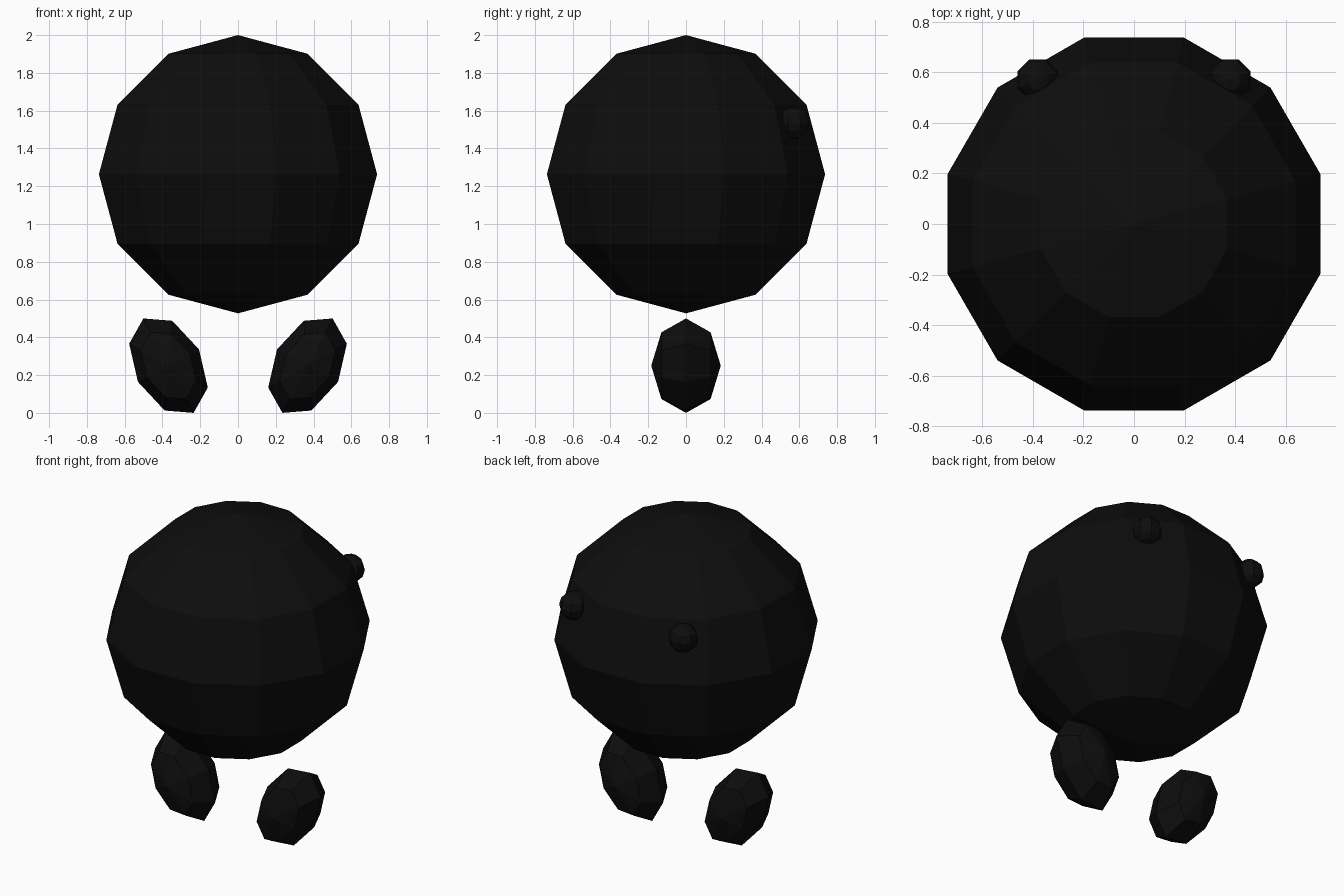
import bpy
import math
from mathutils import Matrix, Vector

if "Cube" in bpy.data.objects:
    bpy.data.objects.remove(bpy.data.objects["Cube"])

black = bpy.data.materials.new("soft_black")
black.diffuse_color = (0.004, 0.004, 0.004, 1)
black.use_nodes = True
black.node_tree.nodes["Principled BSDF"].inputs["Base Color"].default_value = black.diffuse_color


def ball(name, center, radii, segments, rings, rotation=Matrix.Identity(4)):
    """Faceted ellipsoid; rotation orients the ball's pole and axes."""
    bpy.ops.mesh.primitive_uv_sphere_add(segments=segments, ring_count=rings, radius=1)
    ob = bpy.context.object
    ob.name = name
    ob.data.name = name
    ob.data.transform(rotation @ Matrix.Diagonal((*radii, 1)))
    ob.location = center
    ob.data.materials.append(black)
    return ob


# Round body, turned half a segment so flat sides face the axes
R = 0.7365
w = R / math.cos(math.pi / 12)
ball("body", (0, 0, 1.2635), (w, w, R), 12, 6, Matrix.Rotation(math.pi / 12, 4, 'Z'))

for side, label in ((-1, "left"), (1, "right")):
    # Feet: long ovals leaning outward, poles pointing front and back
    lean = Matrix.Rotation(side * math.radians(28), 4, 'Y')
    pole_to_y = Matrix.Rotation(math.pi / 2, 4, 'X')
    ball(label + "_foot", (side * 0.368, 0, 0.25), (0.183, 0.283, 0.184), 8, 4,
         lean @ pole_to_y)
    # Small knobs on the back
    ball(label + "_back_knob", (side * 0.38, 0.57, 1.535), (0.087, 0.087, 0.085), 8, 6,
         Matrix.Rotation(math.pi / 8, 4, 'Z'))
